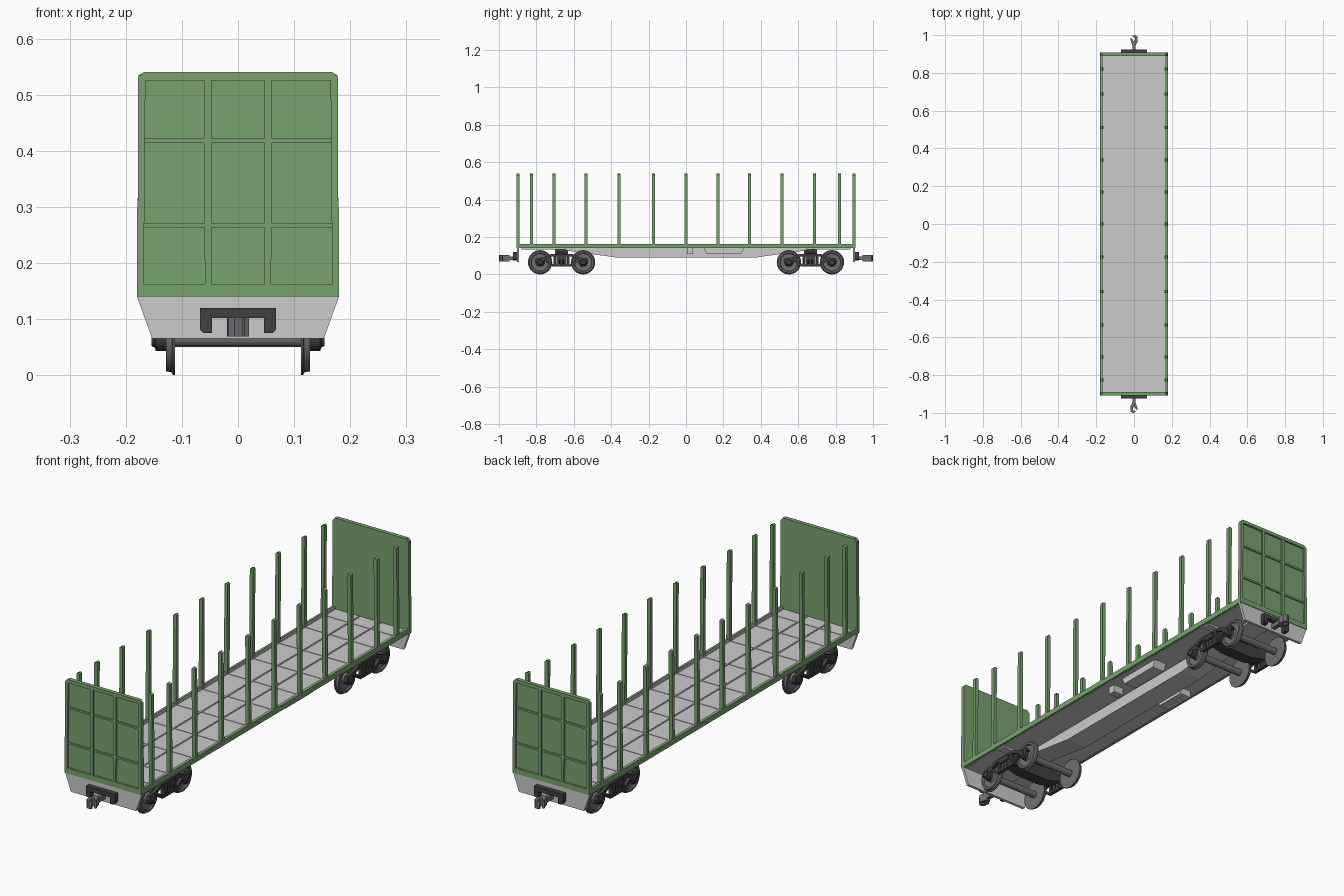
import bpy, bmesh, math

if "Cube" in bpy.data.objects:
    bpy.data.objects.remove(bpy.data.objects["Cube"])

def material(name, rgb):
    m = bpy.data.materials.new(name)
    m.diffuse_color = (*rgb, 1)
    m.use_nodes = True
    m.node_tree.nodes["Principled BSDF"].inputs["Base Color"].default_value = m.diffuse_color
    return m

GREEN = material("green_paint", (0.19, 0.36, 0.16))
DARK = material("dark_steel", (0.05, 0.05, 0.05))
IRON = material("iron", (0.16, 0.16, 0.17))

def finish(name, bm, mat=None, smooth=False):
    bmesh.ops.recalc_face_normals(bm, faces=bm.faces)
    me = bpy.data.meshes.new(name)
    bm.to_mesh(me)
    bm.free()
    ob = bpy.data.objects.new(name, me)
    bpy.context.collection.objects.link(ob)
    if mat:
        me.materials.append(mat)
    if smooth:
        bpy.context.view_layer.objects.active = ob
        ob.select_set(True)
        bpy.ops.object.shade_smooth_by_angle(angle=math.radians(35))
        ob.select_set(False)
    return ob

def add_prism(bm, pts, axis, a, b):
    """Extrude a 2D outline along an axis from a to b."""
    place = {'x': lambda p, t: (t, p[0], p[1]),
             'y': lambda p, t: (p[0], t, p[1]),
             'z': lambda p, t: (p[0], p[1], t)}[axis]
    lo = [bm.verts.new(place(p, a)) for p in pts]
    hi = [bm.verts.new(place(p, b)) for p in pts]
    n = len(pts)
    bm.faces.new(lo)
    bm.faces.new(hi[::-1])
    for i in range(n):
        bm.faces.new((lo[i], lo[(i + 1) % n], hi[(i + 1) % n], hi[i]))

def add_box(bm, x0, x1, y0, y1, z0, z1):
    add_prism(bm, [(x0, y0), (x1, y0), (x1, y1), (x0, y1)], 'z', z0, z1)

def prism(name, pts, axis, a, b, mat=None):
    bm = bmesh.new()
    add_prism(bm, pts, axis, a, b)
    return finish(name, bm, mat)

def boxes(name, items, mat=None):
    bm = bmesh.new()
    for it in items:
        add_box(bm, *it)
    return finish(name, bm, mat)

def lathe_x(name, prof, mat=None, seg=32):
    """Revolve (x, r) points round the x axis."""
    bm = bmesh.new()
    vs = [bm.verts.new((x, 0, r)) for x, r in prof]
    es = [bm.edges.new(e) for e in zip(vs, vs[1:])]
    bmesh.ops.spin(bm, geom=vs + es, cent=(0, 0, 0), axis=(1, 0, 0),
                   angle=2 * math.pi, steps=seg, use_merge=True)
    bmesh.ops.remove_doubles(bm, verts=bm.verts, dist=1e-5)
    return finish(name, bm, mat, True)

def mirrored(pts):
    return pts + [(-x, z) for x, z in reversed(pts)]

STAKES = [-0.825, -0.705, -0.535, -0.357, -0.175, 0, 0.17, 0.34, 0.512, 0.688, 0.82]

# deck with low seams
boxes("deck", [(-0.167, 0.167, -0.9, 0.9, 0.14, 0.153)])
boxes("deck_seams", [(s * 0.05 - 0.003, s * 0.05 + 0.003, -0.89, 0.89, 0.152, 0.156) for s in (-1, 1)]
      + [(-0.165, 0.165, y - 0.003, y + 0.003, 0.152, 0.155) for y in STAKES])
boxes("deck_edge_rim", [(min(s * 0.164, s * 0.172), max(s * 0.164, s * 0.172), -0.893, 0.893, 0.15, 0.161)
                        for s in (-1, 1)])

# side sills and leaning stakes
for s in (-1, 1):
    boxes("side_sill", [(min(s * 0.17, s * 0.18), max(s * 0.17, s * 0.18), -0.905, 0.905, 0.14, 0.163)], GREEN)
    bm = bmesh.new()
    for y in STAKES:
        add_prism(bm, [(s * 0.180, 0.14), (s * 0.164, 0.14), (s * 0.162, 0.535), (s * 0.166, 0.54),
                       (s * 0.177, 0.535)], 'y', y - 0.008, y + 0.008)
    finish("side_stakes", bm, GREEN)

# centre sill with fish belly
prism("centre_sill", [(-0.88, 0.142), (-0.88, 0.132), (-0.67, 0.132), (-0.37, 0.09), (0.37, 0.09),
                      (0.67, 0.132), (0.88, 0.132), (0.88, 0.142)], 'x', -0.05, 0.05)

# equipment hung below the deck
boxes("valve_box", [(0.09, 0.14, 0.005, 0.037, 0.108, 0.142)])
tank = [(0.095, 0.142), (0.11, 0.11), (0.295, 0.11), (0.31, 0.142)]
prism("equipment_box", tank, 'x', 0.085, 0.145)
boxes("brake_box", [(-0.14, -0.085, 0.06, 0.2, 0.11, 0.142)])

def end_parts(d):
    # end wall panel, with ribs on the outer face
    outline = mirrored([(0.18, 0.14), (0.18, 0.29), (0.178, 0.32), (0.178, 0.528), (0.168, 0.54)])
    prism("end_wall", outline, 'y', d * 0.89, d * 0.899, GREEN)
    bm = bmesh.new()
    y0, y1 = d * 0.898, d * 0.907
    add_prism(bm, mirrored([(0.18, 0.14), (0.18, 0.163)]), 'y', y0, y1)
    add_prism(bm, mirrored([(0.178, 0.525), (0.178, 0.53), (0.168, 0.54)]), 'y', y0, y1)
    for z in (0.267, 0.418):
        add_box(bm, -0.17, 0.17, y0, d * 0.904, z - 0.004, z + 0.004)
    for s in (-1, 1):
        add_prism(bm, [(s * 0.168, 0.16), (s * 0.18, 0.16), (s * 0.18, 0.29), (s * 0.178, 0.32),
                       (s * 0.178, 0.527), (s * 0.165, 0.527)], 'y', y0, y1)
        add_prism(bm, [(s * 0.059, 0.16), (s * 0.047, 0.16), (s * 0.047, 0.527), (s * 0.061, 0.527)],
                  'y', y0, d * 0.906)
    finish("end_wall_ribs", bm, GREEN)

    # tapered end sill plate
    prism("end_sill", mirrored([(0.153, 0.065), (0.18, 0.14)]), 'y', d * 0.892, d * 0.904)

    # coupler housing: inverted U
    prism("coupler_housing", mirrored([(0.046, 0.102), (0.046, 0.075), (0.062, 0.075), (0.068, 0.082),
                                       (0.068, 0.12)])[::-1], 'y', d * 0.903, d * 0.925, DARK)

    # coupler shank and hooked head
    boxes("coupler_shank", [(-0.009, 0.009, d * 0.9, d * 0.962, 0.077, 0.097)], IRON)
    hook = [(-0.008, 0.945), (0.008, 0.945), (0.02, 0.966), (0.018, 0.992), (0.006, 1.0), (-0.008, 0.996),
            (-0.008, 0.989), (0.005, 0.988), (0.006, 0.974), (-0.004, 0.968), (-0.012, 0.984), (-0.02, 0.98)]
    prism("coupler_head", [(x * d, y * d) for x, y in hook], 'z', 0.069, 0.103, IRON)

def bogie(cy):
    R = 0.065
    # wheelsets
    half = [(0.112, 0.015), (0.112, R), (0.116, R), (0.118, 0.060), (0.128, 0.058), (0.128, 0.049),
            (0.122, 0.046), (0.120, 0.024), (0.128, 0.021), (0.128, 0.012), (0.142, 0.012), (0.142, 0)]
    prof = [(-x, r) for x, r in reversed(half)] + half
    for dy in (-0.115, 0.115):
        lathe_x("wheelset", prof, IRON).location = (0, cy + dy, R)
    for s in (-1, 1):
        a, b = s * 0.132, s * 0.147
        # side frame: arched top chord, dropped lower chord, columns
        bm = bmesh.new()
        top = [(0.145, 0.068), (0.138, 0.086), (0.1, 0.09), (0.06, 0.108)]
        under = [(0.05, 0.096), (0.09, 0.079), (0.112, 0.068)]
        add_prism(bm, [(cy + y, z) for y, z in
                       mirrored(top + [])[:4] + [(-y, z) for y, z in reversed(top)]
                       + [(-y, z) for y, z in reversed(under)] + under], 'x', a, b)
        low = [(0.1, 0.078), (0.05, 0.043)]
        lowin = [(0.044, 0.054), (0.088, 0.085)]
        add_prism(bm, [(cy + y, z) for y, z in low] + [(cy - y, z) for y, z in reversed(low)]
                  + [(cy - y, z) for y, z in reversed(lowin)] + [(cy + y, z) for y, z in lowin], 'x', a, b)
        for dy in (-0.036, 0.036):
            add_box(bm, a, b, cy + dy - 0.007, cy + dy + 0.007, 0.048, 0.1)
        finish("bogie_side_frame", bm, DARK)
        # journal caps
        for dy in (-0.115, 0.115):
            cap = [(0.128, 0), (0.128, 0.022), (0.146, 0.022), (0.149, 0.015), (0.154, 0.013), (0.154, 0)]
            lathe_x("journal_cap", [(s * x, r) for x, r in cap], DARK, 16).location = (0, cy + dy, R)
        # coil springs
        for dy in (-0.019, 0, 0.019):
            lathe_x("spring", [(-0.018, 0), (-0.018, 0.008), (0.018, 0.008), (0.018, 0)], DARK, 12)
            sp = bpy.context.view_layer.objects.active
            sp.rotation_euler = (0, math.pi / 2, 0)
            sp.location = (s * 0.14, cy + dy, 0.067)
    # bolster and pivot block
    prism("bogie_bolster", mirrored([(0.06, 0.055), (0.152, 0.078), (0.152, 0.1), (0.06, 0.115)]),
          'y', cy - 0.027, cy + 0.027, DARK)
    boxes("bogie_pivot", [(-0.04, 0.04, cy - 0.035, cy + 0.035, 0.11, 0.14)], DARK)
    # body bolster on the car underside
    prism("body_bolster", mirrored([(0.05, 0.122), (0.165, 0.134), (0.165, 0.142)]),
          'y', cy - 0.02, cy + 0.02)

for d in (-1, 1):
    end_parts(d)
    bogie(d * 0.665)
